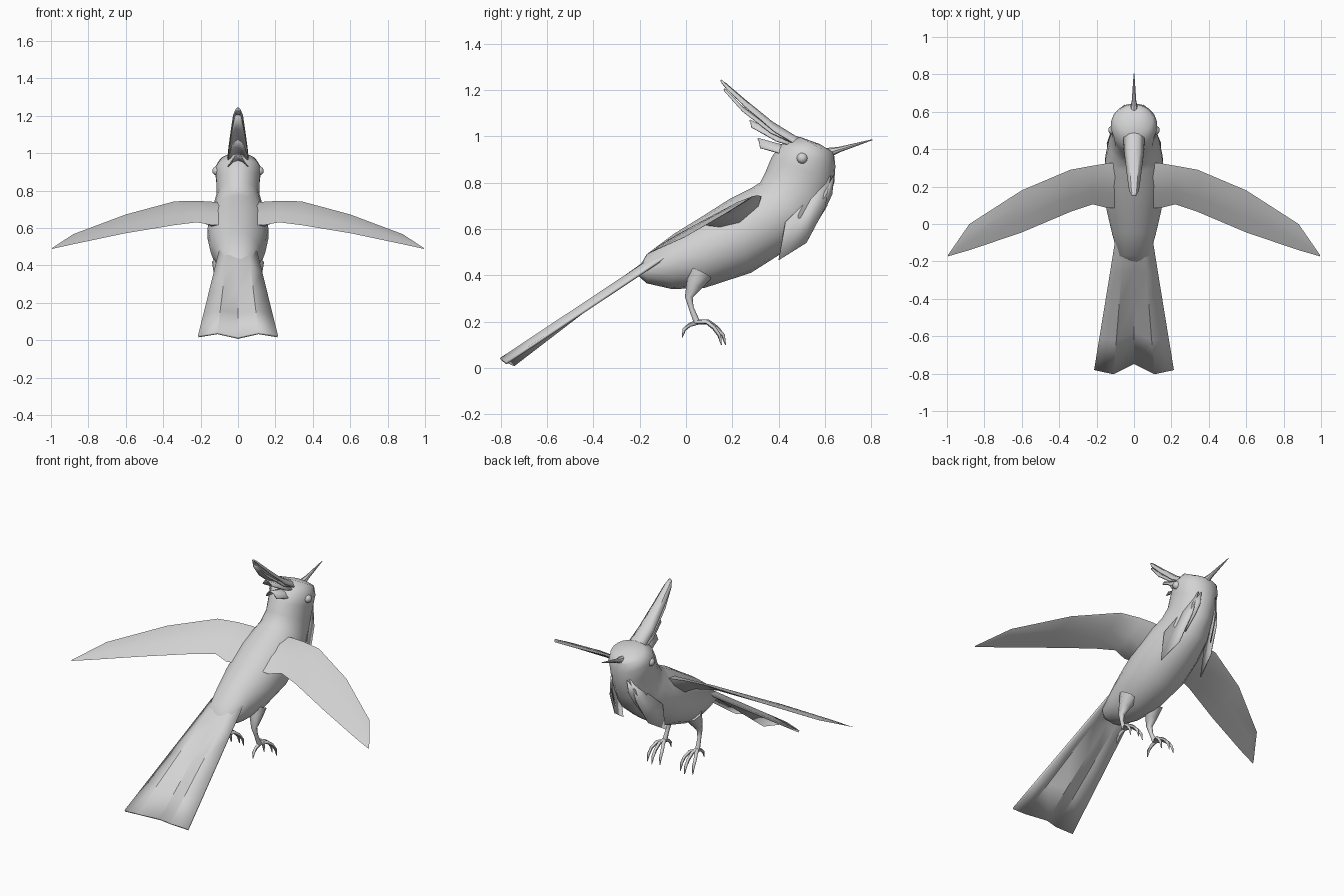
import bpy, bmesh, math
from mathutils import Vector

if "Cube" in bpy.data.objects:
    bpy.data.objects.remove(bpy.data.objects["Cube"])

grey = bpy.data.materials.new("plumage_grey")
grey.diffuse_color = (0.65, 0.65, 0.65, 1)
grey.use_nodes = True
grey.node_tree.nodes["Principled BSDF"].inputs["Base Color"].default_value = grey.diffuse_color


def finish(name, bm, angle=40, thickness=0):
    """Turn a bmesh into a named, shaded object."""
    bmesh.ops.recalc_face_normals(bm, faces=bm.faces)
    me = bpy.data.meshes.new(name)
    bm.to_mesh(me)
    bm.free()
    me.materials.append(grey)
    ob = bpy.data.objects.new(name, me)
    bpy.context.collection.objects.link(ob)
    bpy.ops.object.select_all(action='DESELECT')
    ob.select_set(True)
    bpy.context.view_layer.objects.active = ob
    bpy.ops.object.shade_smooth_by_angle(angle=math.radians(angle))
    if thickness:
        mod = ob.modifiers.new("thickness", 'SOLIDIFY')
        mod.thickness, mod.offset = thickness, 0
    return ob


def loft(bm, rings, closed=True):
    """Skin a list of equal-length point rings, capped when closed."""
    rows = [[bm.verts.new(p) for p in r] for r in rings]
    n = len(rows[0])
    for a, b in zip(rows, rows[1:]):
        for i in range(n if closed else n - 1):
            j = (i + 1) % n
            bm.faces.new((a[i], a[j], b[j], b[i]))
    if closed:
        bm.faces.new(rows[0])
        bm.faces.new(rows[-1])


def tube(bm, pts, radii, n=6):
    """Round limb through points with a radius at each."""
    pts = [Vector(p) for p in pts]
    rings = []
    for i, p in enumerate(pts):
        d = (pts[min(i + 1, len(pts) - 1)] - pts[max(i - 1, 0)]).normalized()
        u = d.cross(Vector((1, 0.01, 0))).normalized()
        v = d.cross(u)
        rings.append([p + radii[i] * (u * math.cos(k * math.tau / n) + v * math.sin(k * math.tau / n))
                      for k in range(n)])
    loft(bm, rings)


# Body and head: top y,z / bottom y,z / half width
stations = [
    (-.205, .43, -.215, .405, .04), (-.17, .49, -.17, .365, .085),
    (-.05, .58, -.06, .34, .118), (.08, .66, .08, .345, .15),
    (.19, .73, .28, .41, .165), (.28, .775, .43, .505, .155),
    (.32, .80, .55, .60, .135), (.345, .85, .61, .70, .115),
    (.37, .91, .64, .80, .118), (.41, .965, .645, .87, .125),
    (.49, .998, .64, .915, .10), (.58, .965, .635, .93, .035)]
bm = bmesh.new()
rings = []
for ty, tz, by, bz, w in stations:
    ring = []
    for k in range(18):
        a = k * math.tau / 18
        c = math.cos(a) / 2
        ring.append((w * math.sin(a), (ty + by) / 2 + c * (ty - by), (tz + bz) / 2 + c * (tz - bz)))
    rings.append(ring)
loft(bm, rings)
finish("body", bm, 60)

# Beak
bm = bmesh.new()
tube(bm, [(0, .60, .925), (0, .66, .942), (0, .805, .985)], [.024, .012, .002], 8)
finish("beak", bm)

# Tail: folded fan with a notched end
base = [(.1, -.10, .47), (.05, -.08, .515), (0, -.07, .53)]
tip = [(.212, -.778, .02), (.11, -.80, .037), (0, -.745, .012)]
mirror = lambda half: half + [(-x, y, z) for x, y, z in half[1::-1]]
bm = bmesh.new()
rows = [[Vector(a).lerp(Vector(b), t / 4) for a, b in zip(mirror(base), mirror(tip))] for t in range(5)]
rows.insert(0, [(p.x * .8, p.y + .1, p.z + .03) for p in rows[0]])
loft(bm, rows, closed=False)
finish("tail", bm, 30, .012)

# Crest: arched feathers, as y, z, half width and edge droop along each
feathers = [
    [(.54, .975, .045, .02), (.47, 1.0, .056, .04), (.37, 1.062, .05, .04), (.25, 1.16, .036, .035),
     (.17, 1.228, .024, .025), (.15, 1.242, .01, .008)],
    [(.48, .98, .05, .02), (.36, 1.04, .05, .025), (.24, 1.13, .034, .022), (.165, 1.205, .018, .01)],
    [(.49, .975, .055, .03), (.38, 1.015, .052, .035), (.275, 1.07, .032, .03)],
    [(.47, .955, .06, .03), (.40, .965, .055, .04), (.31, .99, .036, .04)]]
for i, feather in enumerate(feathers):
    bm = bmesh.new()
    loft(bm, [[(s * w, y + .25 * abs(s) * d, z - d * s * s) for s in (-1, -.5, 0, .5, 1)]
              for y, z, w, d in feather], closed=False)
    finish(f"crest_feather_{i + 1}", bm, 30, .006)

# Wing stations: x, leading y,z, trailing y,z, top bulge, bottom bulge
wing = [(.04, .325, .735, .09, .62, .02, .08), (.14, .325, .74, .085, .615, .02, .07),
        (.22, .312, .745, .105, .63, .014, .035), (.34, .29, .742, .065, .615, .012, .012),
        (.60, .18, .672, -.045, .572, .01, .006), (.88, 0, .567, -.14, .513, .006, .003),
        (.995, -.166, .492, -.173, .488, .001, .001)]
chord = [(0, 0, 0), (.3, 1, 0), (.65, .8, 0), (1, 0, 0), (.75, 0, .55), (.4, 0, 1), (.05, 0, .5)]

# Ear-to-chest flaps, as outlines of x, y, z
flaps = {
    "long_throat_flap": [(.062, .625, .83), (.10, .53, .73), (.143, .43, .63), (.142, .40, .465),
                         (.112, .52, .54), (.088, .60, .69)],
    "short_throat_flap": [(.05, .637, .83), (.085, .60, .76), (.09, .545, .60), (.07, .60, .685),
                          (.055, .63, .75)]}

for side, s in (("left", -1), ("right", 1)):
    bm = bmesh.new()
    loft(bm, [[(s * x, ly + (ty - ly) * f, lz + (tz - lz) * f + up * u - dn * d)
               for f, up, dn in chord] for x, ly, lz, ty, tz, u, d in wing])
    finish(side + "_wing", bm, 45)

    for name, outline in flaps.items():
        bm = bmesh.new()
        bm.faces.new([bm.verts.new((s * x, y, z)) for x, y, z in outline])
        bmesh.ops.triangulate(bm, faces=bm.faces)
        finish(f"{side}_{name}", bm, 30, .006)

    bm = bmesh.new()
    bmesh.ops.create_uvsphere(bm, u_segments=14, v_segments=8, radius=.024)
    bmesh.ops.translate(bm, verts=bm.verts, vec=(s * .114, .502, .905))
    finish(side + "_eye", bm, 60)

    # Leg with thigh, shank and four clawed toes
    bm = bmesh.new()
    tube(bm, [(s * .085, .06, .41), (s * .095, .035, .355), (s * .10, .012, .305),
              (s * .105, .022, .26), (s * .11, .048, .195)], [.055, .035, .017, .011, .014], 8)
    finish(side + "_leg", bm, 60)
    bm = bmesh.new()
    for dx, reach in ((-.042, .9), (0, 1.05), (.042, .9)):
        tube(bm, [(s * (.11 + dx * f), .045 + y * reach, z) for f, y, z in
                  ((0, 0, .198), (.5, .05, .198), (.85, .085, .172), (.95, .11, .14), (1, .12, .098))],
             [.011, .010, .009, .008, .002])
    tube(bm, [(s * .11, .05, .197), (s * .11, .015, .185), (s * .11, -.008, .165), (s * .11, -.016, .132)],
         [.011, .009, .008, .002])
    finish(side + "_toes", bm, 60)
